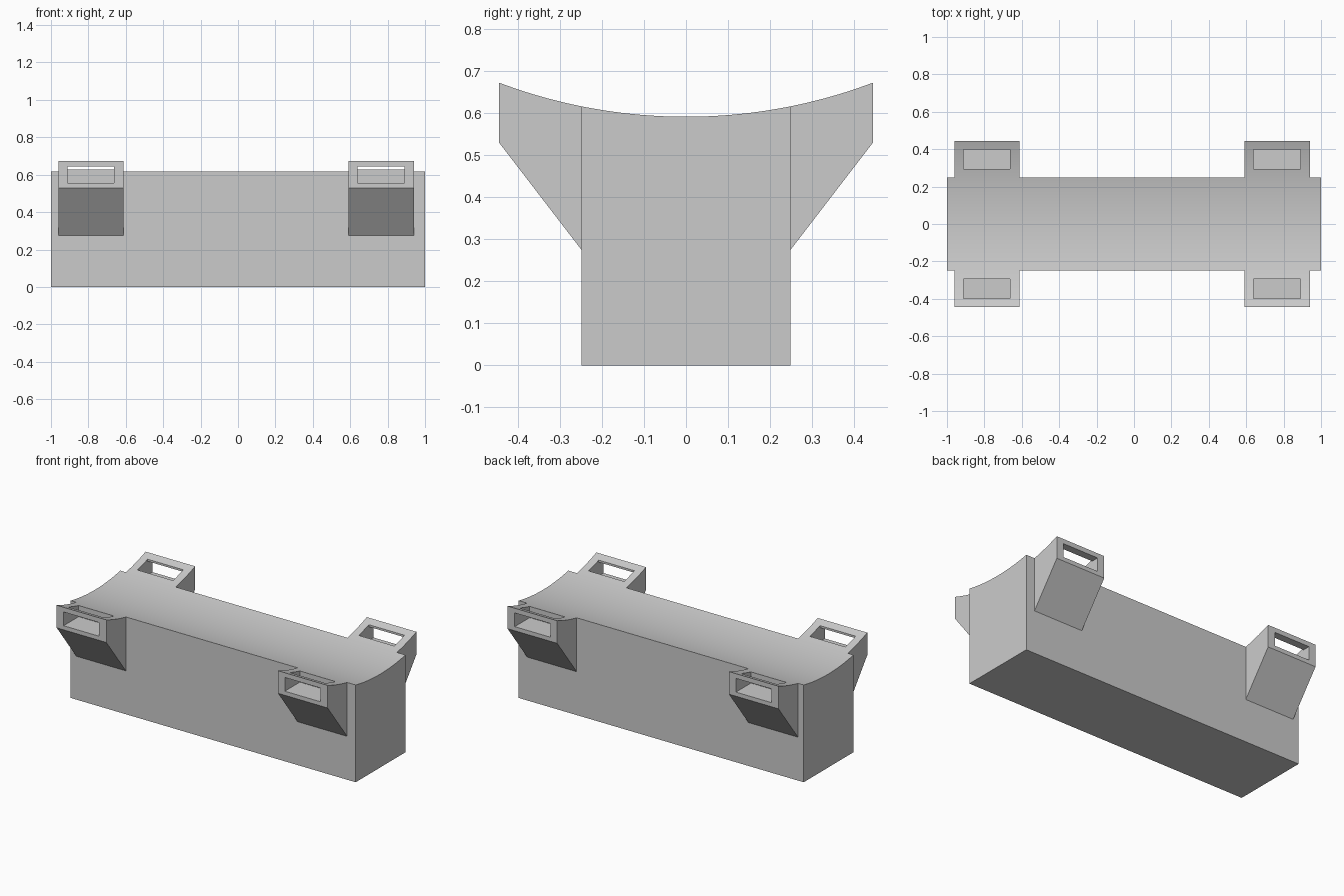
import bpy, bmesh, math

old = bpy.data.objects.get("Cube")
if old:
    bpy.data.objects.remove(old, do_unlink=True)

# Single plain grey
grey = bpy.data.materials.new("plain_grey")
grey.use_nodes = True
colour = (0.6, 0.6, 0.6, 1)
grey.diffuse_color = colour
grey.node_tree.nodes["Principled BSDF"].inputs["Base Color"].default_value = colour

WALL = 0.249      # half depth of the block
REACH = 0.445     # how far the lugs stand out
RADIUS = 1.263    # radius of the saddle-shaped top
LOW = 0.592       # lowest height of the top


def saddle(y0, y1, steps):
    """Points along the concave top from y0 to y1."""
    ys = [y0 + (y1 - y0) * i / steps for i in range(steps + 1)]
    return [(y, LOW + RADIUS - math.sqrt(RADIUS ** 2 - y * y)) for y in ys]


def prism(name, profile, x0, x1):
    """Extrude a closed (y, z) profile along x."""
    bm = bmesh.new()
    face = bm.faces.new([bm.verts.new((x0, y, z)) for y, z in profile])
    ext = bmesh.ops.extrude_face_region(bm, geom=[face])
    new = [v for v in ext["geom"] if isinstance(v, bmesh.types.BMVert)]
    bmesh.ops.translate(bm, verts=new, vec=(x1 - x0, 0, 0))
    bmesh.ops.recalc_face_normals(bm, faces=bm.faces)
    mesh = bpy.data.meshes.new(name)
    bm.to_mesh(mesh)
    bm.free()
    mesh.materials.append(grey)
    obj = bpy.data.objects.new(name, mesh)
    bpy.context.collection.objects.link(obj)
    return obj


def select_only(obj):
    bpy.ops.object.select_all(action="DESELECT")
    obj.select_set(True)
    bpy.context.view_layer.objects.active = obj


# Main block with the concave top
body = prism("block", [(-WALL, 0), (WALL, 0)] + saddle(WALL, -WALL, 32), -1, 1)
parts = [body]

# Slanted lugs, each with a strap slot running from its outer face up to its top
lug = [(WALL, 0.275), (REACH, 0.53)] + saddle(REACH, WALL, 12)
slot = [(0.295, 0.556), (0.5, 0.556), (0.5, 0.643),
        (0.397, 0.643), (0.397, 0.75), (0.295, 0.75)]
for side, x0 in (("right", -0.96), ("left", 0.592)):
    for end, sign in (("front", -1), ("back", 1)):
        x1 = x0 + 0.348
        part = prism(f"{end}_{side}_lug", [(sign * y, z) for y, z in lug], x0, x1)
        cutter = prism("slot_cutter", [(sign * y, z) for y, z in slot], x0 + 0.048, x1 - 0.05)
        cutter.hide_render = True
        cut = part.modifiers.new("slot", "BOOLEAN")
        cut.operation = "DIFFERENCE"
        cut.solver = "EXACT"
        cut.object = cutter
        select_only(part)
        bpy.ops.object.modifier_apply(modifier=cut.name)
        bpy.data.objects.remove(cutter, do_unlink=True)
        parts.append(part)

# Smooth curved tops, crisp corners
for part in parts:
    select_only(part)
    bpy.ops.object.shade_smooth_by_angle(angle=math.radians(15))
